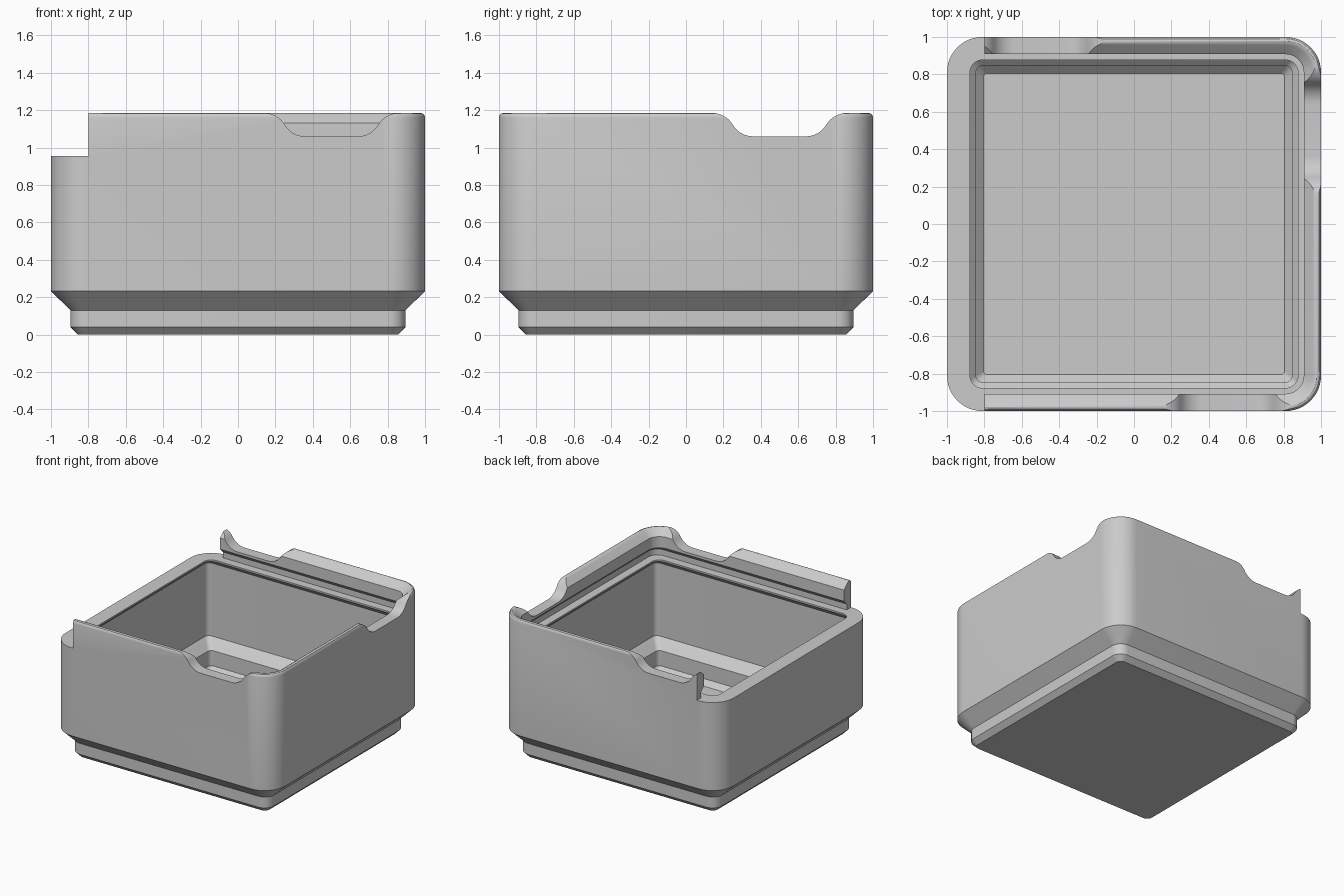
import bpy, bmesh, math
from mathutils import Matrix

cube = bpy.data.objects.get("Cube")
if cube:
    bpy.data.objects.remove(cube, do_unlink=True)

grey = bpy.data.materials.new("light_grey")
grey.use_nodes = True
colour = (0.6, 0.6, 0.6, 1)
grey.diffuse_color = colour
grey.node_tree.nodes["Principled BSDF"].inputs["Base Color"].default_value = colour


def finish(bm, name):
    bmesh.ops.recalc_face_normals(bm, faces=bm.faces[:])
    mesh = bpy.data.meshes.new(name)
    bm.to_mesh(mesh)
    bm.free()
    mesh.materials.append(grey)
    obj = bpy.data.objects.new(name, mesh)
    bpy.context.collection.objects.link(obj)
    return obj


def rounded_square(bm, half, z, r=None, steps=12):
    """Ring of vertices; unless given, the corner radius shrinks with the inset."""
    if r is None:
        r = max(0.19 - (1 - half), 0.02)
    ring = []
    for q in range(4):
        for i in range(steps + 1):
            a = math.pi / 2 * (q + i / steps)
            cx = (half - r) * (1 if q in (0, 3) else -1)
            cy = (half - r) * (1 if q in (0, 1) else -1)
            ring.append(bm.verts.new((cx + r * math.cos(a), cy + r * math.sin(a), z)))
    return ring


def notch_cutter(turn):
    """Finger notch whose ends are two tangent arcs, placed on the front then turned."""
    low, high, width, n = 1.06, 1.185, 0.22, 8
    sweep = 2 * math.atan((high - low) / width)
    r = width / (2 * math.sin(sweep))
    angles = [sweep * i / n for i in range(n + 1)]
    left = [(-0.36 + r * math.sin(a), high - r * (1 - math.cos(a))) for a in angles]
    left += [(-0.36 + width - r * math.sin(a), low + r * (1 - math.cos(a)))
             for a in reversed(angles[:-1])]
    outline = [(-0.36, 1.3)] + left
    outline += [(-x, z) for x, z in reversed(outline)]
    bm = bmesh.new()
    face = bm.faces.new([bm.verts.new((0.5 + x, -1.1, z)) for x, z in outline])
    ext = bmesh.ops.extrude_face_region(bm, geom=[face])
    verts = [v for v in ext["geom"] if isinstance(v, bmesh.types.BMVert)]
    bmesh.ops.translate(bm, verts=verts, vec=(0, 0.24, 0))
    bm.transform(Matrix.Rotation(math.radians(turn), 4, 'Z'))
    return finish(bm, "notch_cutter")


# Outside from foot to the top of the lip, then the lip's inner bevel
profile = [(0.855, 0), (0.895, 0.04), (0.895, 0.13), (1, 0.232), (1, 1.16),
           (0.997, 1.172), (0.99, 1.181), (0.978, 1.185), (0.967, 1.182),
           (0.957, 1.175), (0.908, 1.132)]
# Lid groove under the lip, and the flat rim
profile += [(0.908, 1.04), (0.945, 1.003, 0.08), (0.945, 0.955, 0.08),
            (0.877, 0.955), (0.877, 0.942)]
# Cavity wall, sloped shelf, foot wall and floor
profile += [(0.92, 0.899, 0.04), (0.92, 0.30, 0.04), (0.845, 0.225),
            (0.845, 0.10), (0.805, 0.06)]
bm = bmesh.new()
rings = [rounded_square(bm, *p) for p in profile]
for a, b in zip(rings, rings[1:]):
    for i in range(len(a)):
        j = (i + 1) % len(a)
        bm.faces.new((a[i], a[j], b[j], b[i]))
bm.faces.new(rings[0])
bm.faces.new(rings[-1])
bin_body = finish(bm, "storage_bin")

# Cutters: open left side of the lip, and a notch in each remaining wall
bm = bmesh.new()
bmesh.ops.create_cube(bm, size=1, matrix=Matrix.Translation((-1.3, 0, 1.455))
                      @ Matrix.Diagonal((1, 3, 1, 1)))
cutters = [finish(bm, "open_side_cutter")] + [notch_cutter(t) for t in (0, 90, 180)]

bpy.context.view_layer.objects.active = bin_body
bin_body.select_set(True)
for cutter in cutters:
    cutter.hide_render = True
    mod = bin_body.modifiers.new("cut", 'BOOLEAN')
    mod.operation = 'DIFFERENCE'
    mod.solver = 'EXACT'
    mod.object = cutter
    bpy.ops.object.modifier_apply(modifier=mod.name)
    bpy.data.objects.remove(cutter, do_unlink=True)

bpy.ops.object.shade_smooth_by_angle(angle=math.radians(30))
